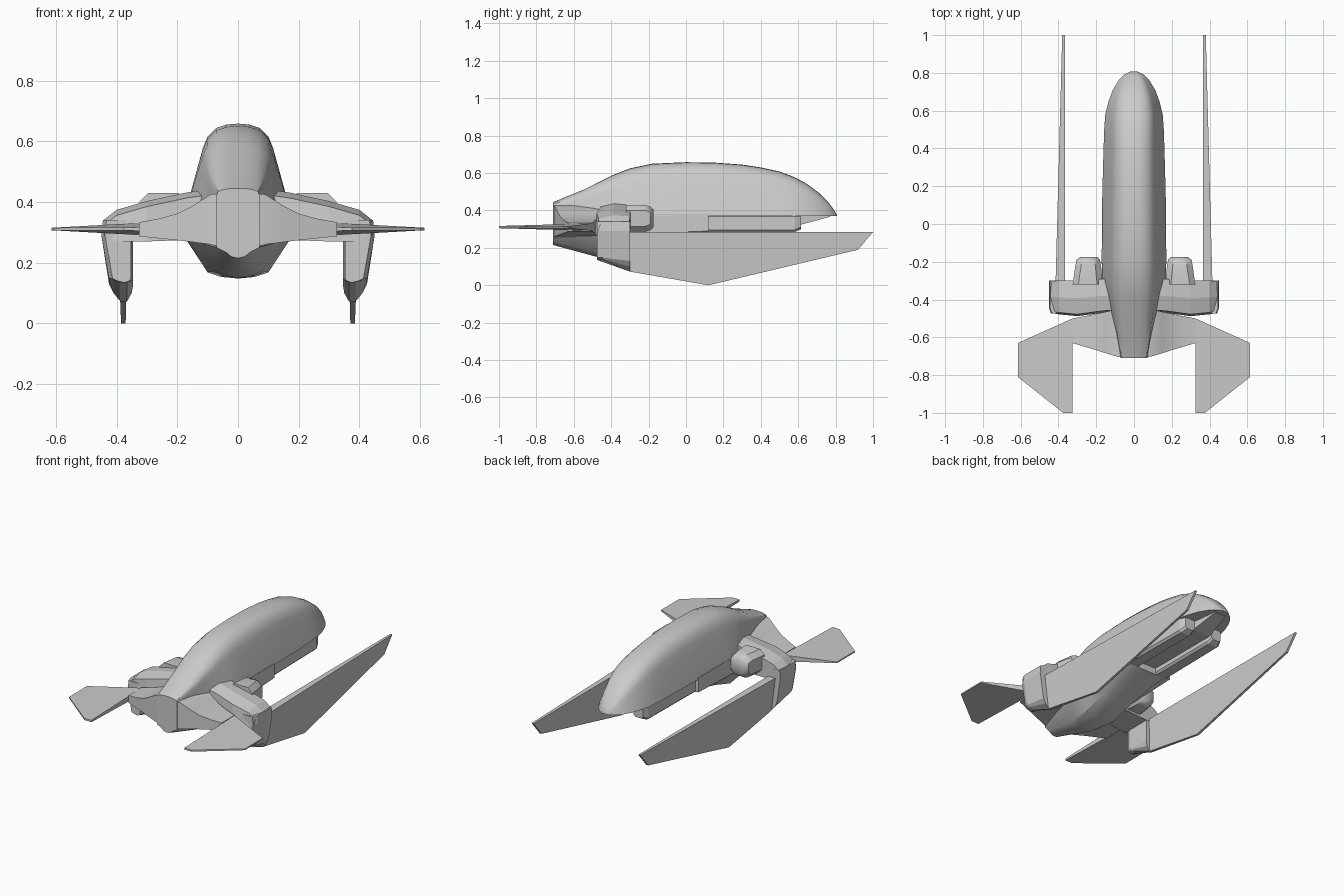
import bpy, bmesh, math

if "Cube" in bpy.data.objects:
    bpy.data.objects.remove(bpy.data.objects["Cube"])


def loft(name, rings, mirror=False, smooth=None):
    """Skin equal-length rings of points, cap both ends."""
    bm = bmesh.new()
    vs = [[bm.verts.new(p) for p in r] for r in rings]
    n = len(rings[0])
    for a, b in zip(vs, vs[1:]):
        for i in range(n):
            j = (i + 1) % n
            bm.faces.new((a[i], a[j], b[j], b[i]))
    bm.faces.new(vs[0])
    bm.faces.new(vs[-1])
    bmesh.ops.remove_doubles(bm, verts=bm.verts, dist=0.0005)
    bmesh.ops.recalc_face_normals(bm, faces=bm.faces)
    me = bpy.data.meshes.new(name)
    bm.to_mesh(me)
    bm.free()
    ob = bpy.data.objects.new(name, me)
    bpy.context.collection.objects.link(ob)
    if mirror:
        m = ob.modifiers.new("mirror", 'MIRROR')
        m.use_axis[0] = True
    if smooth:
        bpy.ops.object.select_all(action='DESELECT')
        ob.select_set(True)
        bpy.context.view_layer.objects.active = ob
        bpy.ops.object.shade_smooth_by_angle(angle=math.radians(smooth))
    return ob


def sym(y, half):
    """Closed ring at y from a half profile of (x, z), first to last."""
    left = [(-x, z) for x, z in reversed(half) if x > 0]
    return [(x, y, z) for x, z in half + left]


def rect(y, x0, x1, z0, z1, c=0.0):
    """Rectangle ring at y with chamfered corners."""
    return [(x0 + c, y, z0), (x1 - c, y, z0), (x1, y, z0 + c), (x1, y, z1 - c),
            (x1 - c, y, z1), (x0 + c, y, z1), (x0, y, z1 - c), (x0, y, z0 + c)]


# upper hull: bullet-shaped arch swept along y (y, half width, top z)
arch = [(1, 0), (.92, .2), (.84, .38), (.76, .55), (.68, .72), (.59, .85),
        (.42, .95), (.22, .99), (0, 1)]
spine = [(-.71, .07, .445), (-.55, .105, .51), (-.4, .142, .585), (-.3, .17, .625),
         (-.18, .171, .65), (0, .17, .658), (.15, .168, .656), (.3, .164, .645),
         (.4, .161, .63), (.5, .158, .608), (.58, .152, .578), (.65, .135, .54),
         (.71, .112, .495), (.76, .082, .445), (.79, .053, .405), (.808, .018, .374)]
rings = []
for y, w, t in spine:
    sq = max(0, (-.3 - y) / .41)           # squarer section toward the blunt end
    half = []
    for u, v in arch:
        u2 = u + sq * (min(1, u * 1.6) - u)
        half.append((w * u2, .37 + (t - .37) * v))
    rings.append(sym(y, half))
loft("upper_hull", rings, smooth=35)

# belly: faceted keel that sweeps up into a pointed lip
belly = []
for y, w, wb, zs, zc, zb in [(-.71, .07, .04, .25, .235, .215), (-.47, .14, .08, .27, .175, .15),
                             (-.3, .17, .1, .275, .168, .148), (-.15, .17, .1, .28, .215, .2),
                             (.12, .17, .12, .29, .285, .28)]:
    belly.append(sym(y, [(0, zb), (wb * .55, zb + (zc - zb) * .25), (wb, zc), (w, zs), (w, .38), (0, .38)]))
loft("belly", belly, smooth=30)

# side rails and central wedge under the nose
loft("under_rail", [rect(-.08, .06, .155, .283, .38, .012), rect(.58, .06, .145, .283, .38, .012),
                    rect(.615, .065, .13, .3, .38, .012)], mirror=True)
loft("under_keel", [rect(-.1, -.065, .065, .32, .38), rect(.6, -.06, .06, .32, .38),
                    rect(.77, -.04, .04, .366, .38)])

# engine pods ahead of the arms
loft("engine_pod", [rect(-.32, .165, .325, .285, .43, .03), rect(-.22, .175, .31, .285, .43, .03),
                    rect(-.19, .18, .305, .295, .42, .03), rect(-.175, .195, .285, .31, .405, .03)],
     mirror=True, smooth=40)

# shoulder arms: sections along x (x, y front, y rear, z low, z high)
loft("shoulder_arm", [[(x, a, z0), (x, b, z0), (x, b, z1), (x, (a + b) / 2, z1 + .006), (x, a + .01, z1 - .012)]
                      for x, a, b, z0, z1 in [(.1, -.465, -.29, .28, .435), (.17, -.47, -.292, .275, .425),
                                              (.3, -.488, -.297, .27, .397), (.4, -.478, -.3, .27, .368),
                                              (.442, -.47, -.302, .29, .335)]], mirror=True)

# hanging legs: sections down z (z front, z rear, x inner, x outer)
loft("leg", [[(x0 + .008, -.475, zf), (x1 - .012, -.475, zf), (x1, -.445, zf), (x1, -.3, zr),
              (x0, -.3, zr), (x0, -.445, zf)]
             for zf, zr, x0, x1 in [(.34, .34, .35, .445), (.29, .29, .345, .45),
                                    (.148, .13, .345, .425), (.14, .1, .35, .41), (.135, .073, .365, .388)]],
     mirror=True)

# long blade fins
side = [(-.3, .285), (1, .285), (.92, .19), (.12, 0), (-.3, .073)]
inner = [.365, .366, .366, .37, .368]
outer = [.415, .38, .38, .385, .388]
loft("blade_fin", [[(x, y, z) for x, (y, z) in zip(xs, side)] for xs in (inner, outer)], mirror=True)

# thick concave wing roots (x, y lead, y trail, z low, z high)
loft("wing_root", [[(x, a, z0), (x, a, z1), (x, b, z1), (x, b, z0)]
                   for x, a, b, z0, z1 in [(.05, -.44, -.708, .25, .43), (.09, -.45, -.702, .26, .425),
                                           (.15, -.465, -.684, .268, .387), (.2, -.475, -.668, .274, .362),
                                           (.26, -.488, -.65, .28, .345), (.326, -.5, -.63, .287, .333)]],
     mirror=True, smooth=30)

# thin swept wing tips
plan = [(.325, -.5), (.615, -.63), (.615, -.81), (.375, -1), (.325, -1)]
loft("wing_tip", [[(x, y, .311 + s * (.02 - .016 * (x - .325) / .29) * (1 if y > -.9 else .3)) for x, y in plan]
                  for s in (-1, 1)], mirror=True)
